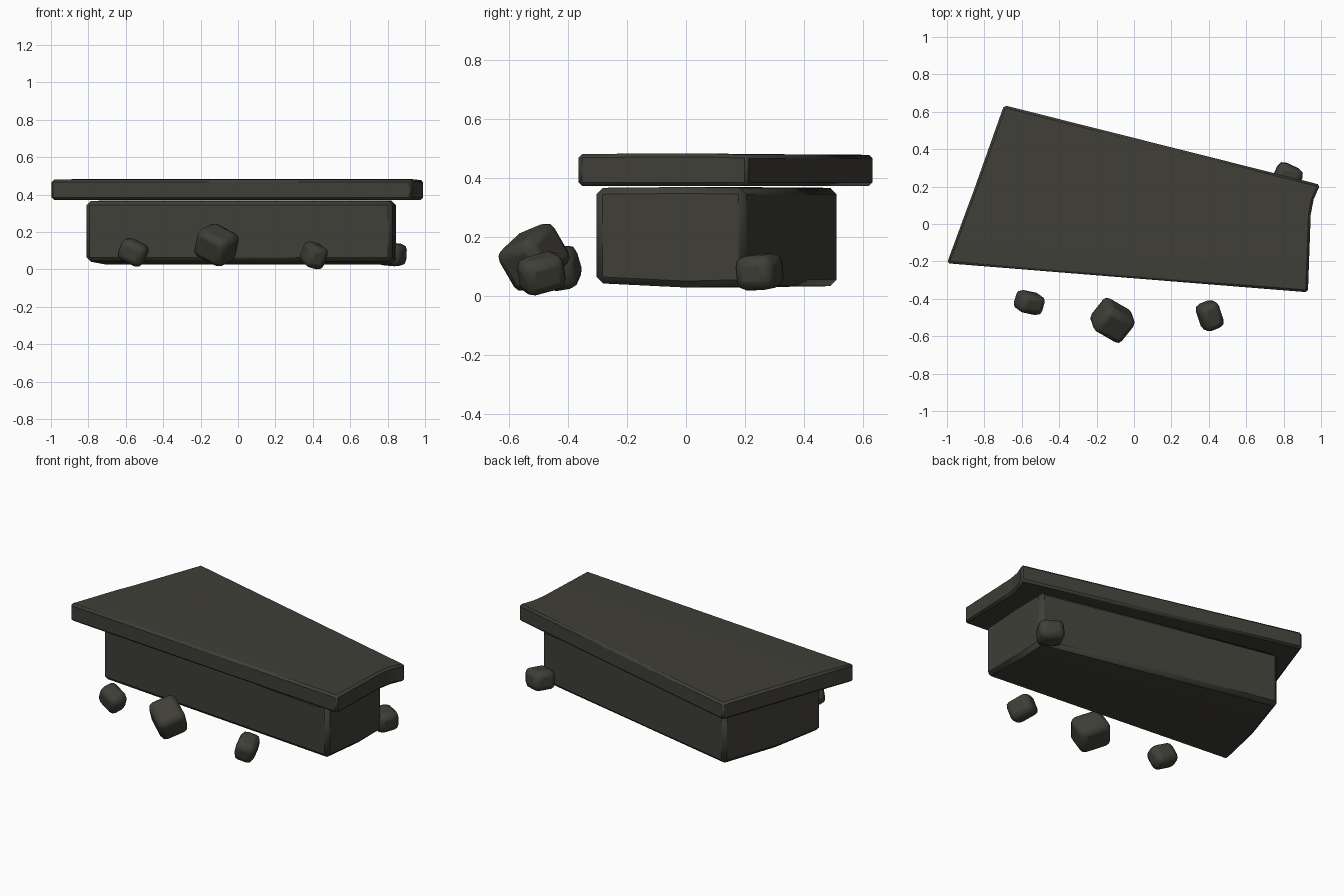
import bpy
import bmesh
from math import radians
from mathutils import Euler, Matrix

cube = bpy.data.objects.get("Cube")
if cube:
    bpy.data.objects.remove(cube, do_unlink=True)

stone = bpy.data.materials.new("dark olive stone")
stone.use_nodes = True
colour = (0.05, 0.049, 0.039, 1)
stone.diffuse_color = colour
bsdf = stone.node_tree.nodes["Principled BSDF"]
bsdf.inputs["Base Color"].default_value = colour
bsdf.inputs["Roughness"].default_value = 0.8


def finish(name, bm, bevel, segments=1):
    """Turn a bmesh into a bevelled, smoothly shaded stone object."""
    bmesh.ops.recalc_face_normals(bm, faces=bm.faces)
    mesh = bpy.data.meshes.new(name)
    bm.to_mesh(mesh)
    bm.free()
    mesh.materials.append(stone)
    obj = bpy.data.objects.new(name, mesh)
    bpy.context.collection.objects.link(obj)
    mod = obj.modifiers.new("Worn edges", 'BEVEL')
    mod.width = bevel
    mod.segments = segments
    mod.limit_method = 'ANGLE'
    mod.angle_limit = radians(40)
    bpy.ops.object.select_all(action='DESELECT')
    obj.select_set(True)
    bpy.context.view_layer.objects.active = obj
    bpy.ops.object.shade_smooth_by_angle(angle=radians(60))
    return obj


def hewn_slab(name, rows, bevel):
    """Rows run front to back: left (x, y), right (x, y), bottom z, top z."""
    bm = bmesh.new()
    rings = []
    for left, right, low, high in rows:
        rings.append([bm.verts.new((*p, z)) for p, z in
                      ((left, low), (right, low), (right, high), (left, high))])
    for a, b in zip(rings, rings[1:]):
        for i in range(4):
            j = (i + 1) % 4
            bm.faces.new((a[i], a[j], b[j], b[i]))
    bm.faces.new(rings[0])
    bm.faces.new(rings[-1])
    return finish(name, bm, bevel)


# Overhanging top slab with a chipped right end
hewn_slab("top_slab", [
    ((-1.0, -0.21), (0.93, -0.365), 0.372, 0.48),
    ((-0.89, 0.09), (0.945, 0.05), 0.372, 0.482),
    ((-0.86, 0.17), (0.96, 0.13), 0.372, 0.48),
    ((-0.695, 0.635), (0.995, 0.21), 0.372, 0.477),
], 0.012)

# Supporting block below it
hewn_slab("base_block", [
    ((-0.815, -0.16), (0.825, -0.305), 0.042, 0.365),
    ((-0.735, 0.15), (0.84, 0.0), 0.027, 0.368),
    ((-0.62, 0.515), (0.845, 0.2), 0.032, 0.365),
], 0.022)

# Loose stones: centre, size, rotation in degrees
rubble = {
    "left_stone": ((-0.56, -0.42, 0.092), (0.145, 0.11, 0.125), (10, 25, -12)),
    "middle_stone": ((-0.115, -0.515, 0.13), (0.19, 0.165, 0.165), (20, 25, -30)),
    "right_stone": ((0.405, -0.49, 0.075), (0.115, 0.15, 0.125), (15, 15, 22)),
    "back_stone": ((0.82, 0.25, 0.08), (0.145, 0.135, 0.118), (3, 5, -25)),
}
for name, (centre, size, turn) in rubble.items():
    bm = bmesh.new()
    bmesh.ops.create_cube(bm, size=1)
    spin = Euler([radians(a) for a in turn]).to_matrix().to_4x4()
    place = Matrix.Translation(centre) @ spin @ Matrix.Diagonal((*size, 1))
    bmesh.ops.transform(bm, matrix=place, verts=bm.verts)
    finish(name, bm, 0.034, 2)
